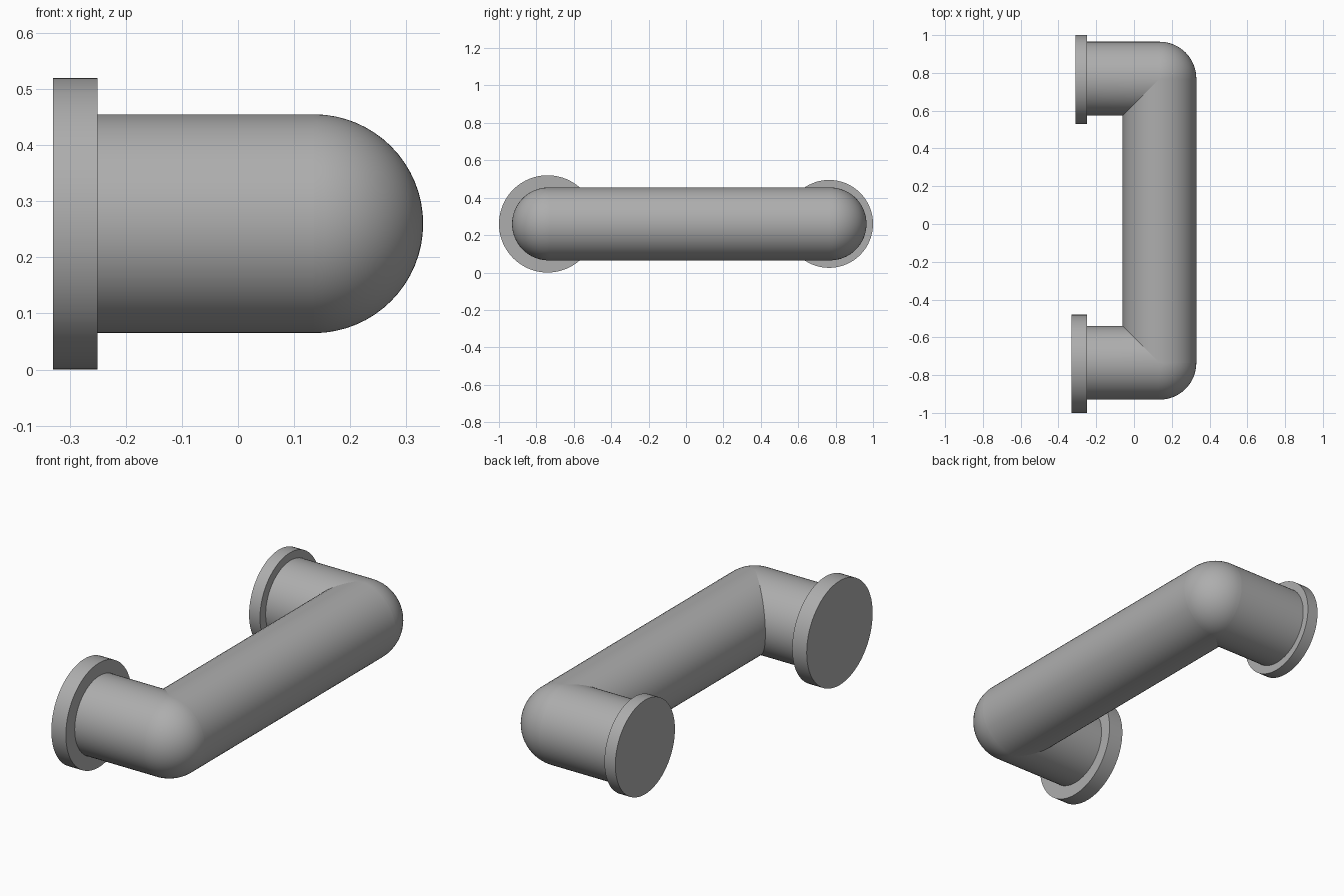
import bpy, bmesh, math
from mathutils import Matrix, Vector

if "Cube" in bpy.data.objects:
    bpy.data.objects.remove(bpy.data.objects["Cube"])

R, CX, CZ, N = 0.195, 0.135, 0.26, 64      # tube radius, bar axis x / z, sides
# corner y, outward direction, flange centre y, flange radius, flange wall x
ENDS = {"front": (-0.735, -1, -0.74, 0.26, -0.33),
        "back": (0.77, 1, 0.765, 0.235, -0.31)}

grey = bpy.data.materials.new("satin_grey")
grey.diffuse_color = (0.42, 0.42, 0.42, 1)
grey.use_nodes = True
grey.node_tree.nodes["Principled BSDF"].inputs["Base Color"].default_value = grey.diffuse_color


def finish(name, bm, angle=40):
    bmesh.ops.recalc_face_normals(bm, faces=bm.faces)
    me = bpy.data.meshes.new(name)
    bm.to_mesh(me)
    bm.free()
    me.materials.append(grey)
    ob = bpy.data.objects.new(name, me)
    bpy.context.collection.objects.link(ob)
    bpy.ops.object.select_all(action='DESELECT')
    ob.select_set(True)
    bpy.context.view_layer.objects.active = ob
    bpy.ops.object.shade_smooth_by_angle(angle=math.radians(angle))


def tube(name, start, end):
    """Open tube between two rings given as functions of (cos, sin)."""
    bm = bmesh.new()
    rings = []
    for f in (start, end):
        rings.append([bm.verts.new(f(R * math.cos(2 * math.pi * i / N),
                                     R * math.sin(2 * math.pi * i / N))) for i in range(N)])
    a, b = rings
    for i in range(N):
        j = (i + 1) % N
        bm.faces.new((a[i], a[j], b[j], b[i]))
    # outward normals for the open tube
    mid = sum((v.co for v in bm.verts), Vector()) / len(bm.verts)
    finish(name, bm)


# long grip bar, mitred on its wall side at both ends
def bar_end(cy, s):
    return lambda c, h: (CX + c, cy - s * max(0, -c), CZ + h)


tube("grip_bar", bar_end(*ENDS["front"][:2]), bar_end(*ENDS["back"][:2]))

for side, (cy, s, fy, fr, fx) in ENDS.items():
    # leg running to the wall, mitred on its inner side
    tube(side + "_leg",
         lambda c, h: (-0.255, cy + c, CZ + h),
         lambda c, h: (CX - max(0, -s * c), cy + c, CZ + h))

    # quarter-sphere closing the outer corner
    bm = bmesh.new()
    bmesh.ops.create_uvsphere(bm, u_segments=N, v_segments=N // 2, radius=R)
    drop = [f for f in bm.faces
            if f.calc_center_median().x < 0 or f.calc_center_median().y * s < 0]
    bmesh.ops.delete(bm, geom=drop, context='FACES')
    bmesh.ops.translate(bm, verts=bm.verts, vec=(CX, cy, CZ))
    finish(side + "_corner", bm)

    # round wall flange
    bm = bmesh.new()
    place = Matrix.Translation(((fx - 0.25) / 2, fy, CZ)) @ Matrix.Rotation(math.pi / 2, 4, 'Y')
    bmesh.ops.create_cone(bm, cap_ends=True, segments=N, radius1=fr, radius2=fr,
                          depth=-0.25 - fx, matrix=place)
    finish(side + "_flange", bm)
